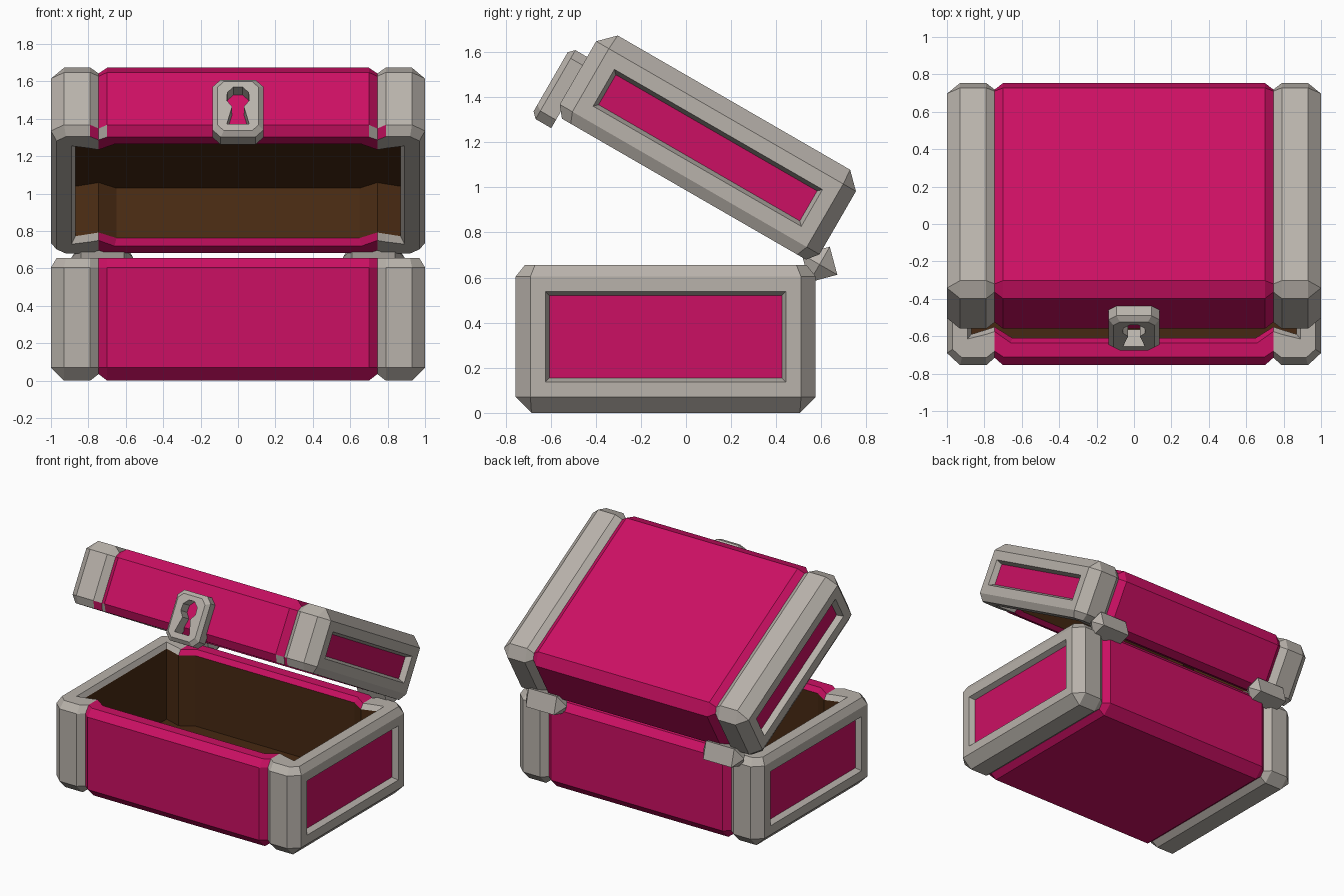
import bpy, bmesh, math
from mathutils import Matrix

if "Cube" in bpy.data.objects:
    bpy.data.objects.remove(bpy.data.objects["Cube"])

# Materials
def material(name, rgb):
    m = bpy.data.materials.new(name)
    m.diffuse_color = (*rgb, 1)
    m.use_nodes = True
    m.node_tree.nodes["Principled BSDF"].inputs["Base Color"].default_value = m.diffuse_color
    return m

PINK, GREY, BROWN = 0, 1, 2
MATS = [material("pink_panel", (0.60, 0.005, 0.125)),
        material("grey_metal", (0.48, 0.445, 0.405)),
        material("brown_lining", (0.062, 0.022, 0.006))]

def finish(bm, name):
    bmesh.ops.recalc_face_normals(bm, faces=bm.faces)
    me = bpy.data.meshes.new(name)
    bm.to_mesh(me)
    bm.free()
    for m in MATS:
        me.materials.append(m)
    ob = bpy.data.objects.new(name, me)
    bpy.context.collection.objects.link(ob)
    return ob

LID = Matrix.Translation((0, 0.069, 0.947)) @ Matrix.Rotation(math.radians(-30), 4, 'X')
YC = -0.09  # middle of the box in y

# Quarter outlines (x, half depth): body corner, notch, frame post
OUTER = [(.70, .665), (.745, .625), (.79, .665), (.93, .665), (1, .60)]
UNDER = [(.70, .595), (.745, .595), (.79, .595), (.93, .595), (.93, .595)]
RIM = [(.70, .62), (.745, .59), (.79, .625), (.92, .625), (.97, .58)]
MOUTH = [(.66, .545), (.745, .485), (.79, .50), (.89, .525), (.89, .515)]
LINING = [(.65, .52), (.745, .46), (.79, .475), (.87, .50), (.87, .49)]

def mirrored(q):
    right_front = [(x, -y) for x, y in q]
    right = right_front + [(x, -y) for x, y in reversed(right_front)]
    return right + [(-x, y) for x, y in reversed(right)]

def shell(name, H, lid=False):
    """Open box: stacked outlines from underside, over the rim, to the floor."""
    bm = bmesh.new()
    rings = []
    levels = [(UNDER, 0), (OUTER, .07), (OUTER, H - .05), (RIM, H),
              (MOUTH, H), (LINING, H - .035), (LINING, .10)]
    for q, z in levels:
        ring = []
        for x, y in mirrored(q):
            zz = .035 if q is UNDER and abs(x) == .745 else z
            ring.append(bm.verts.new((x, y + YC, H - zz if lid else zz)))
        rings.append(ring)
    ox = [p[0] for p in mirrored(OUTER)]
    sides = []
    for r in range(len(rings) - 1):
        for i in range(20):
            j = (i + 1) % 20
            f = bm.faces.new((rings[r][i], rings[r][j], rings[r + 1][j], rings[r + 1][i]))
            grey = abs(ox[i] + ox[j]) / 2 > .745
            if lid and r == 2 and i in (0, 1, 17, 18):  # swapped chips at lid front
                grey = not grey
            f.material_index = BROWN if r == 5 else (GREY if grey else PINK)
            if r == 1 and i in (4, 14):
                sides.append(f)
    # underside and floor as strips from front to back
    F = list(range(15, 20)) + list(range(5))
    B = list(range(14, 4, -1))
    for ring, floor in ((rings[0], False), (rings[-1], True)):
        for k in range(9):
            f = bm.faces.new((ring[F[k]], ring[F[k + 1]], ring[B[k + 1]], ring[B[k]]))
            mid = abs(ox[F[k]] + ox[F[k + 1]]) / 2
            f.material_index = BROWN if floor else (GREY if mid > .745 else PINK)
    bmesh.ops.remove_doubles(bm, verts=bm.verts, dist=.0005)
    bmesh.ops.recalc_face_normals(bm, faces=bm.faces)
    # recessed side panels
    bmesh.ops.inset_individual(bm, faces=sides, thickness=.095)
    bmesh.ops.inset_individual(bm, faces=sides, thickness=.025, depth=-.04)
    for f in sides:
        f.material_index = PINK
    if lid:
        bm.transform(LID)
    return finish(bm, name)

shell("chest_base", .655)
shell("chest_lid", .443, lid=True)

# Lock plate with keyhole, in the lid's own frame
def octagon(w, lo, hi, c):
    return [(w - c, lo), (w, lo + c), (w, hi - c), (w - c, hi),
            (c - w, hi), (-w, hi - c), (-w, lo + c), (c - w, lo)]

def keyhole():
    arc = [math.radians(-60 + 300 * k / 7) for k in range(8)]
    pts = [(.063 * math.cos(a), .172 + .068 * math.sin(a)) for a in arc]
    return pts + [(-.06, .005), (.06, .005)]

bm = bmesh.new()
def loop(pts, y):
    return [bm.verts.new((x, y, z)) for x, z in pts]

plate = octagon(.135, -.06, .293, .042)
front = octagon(.11, -.035, .268, .035)
stack = [loop(plate, -.735), loop(plate, -.815), loop(front, -.84)]
hole = [loop(keyhole(), -.84), loop(keyhole(), -.735)]
for group in (stack, hole):
    for a, b in zip(group, group[1:]):
        for i in range(len(a)):
            j = (i + 1) % len(a)
            bm.faces.new((a[i], a[j], b[j], b[i]))
for outer, inner in ((stack[2], hole[0]), (stack[0], hole[1])):
    edges = [bm.edges.get((l[i - 1], l[i])) for l in (outer, inner) for i in range(len(l))]
    bmesh.ops.triangle_fill(bm, edges=edges, use_beauty=True)
for f in bm.faces:
    f.material_index = GREY
bm.transform(LID)
finish(bm, "lock_plate")

# Hinges: square bars with pointed ends
for side, label in ((-1, "left"), (1, "right")):
    bm = bmesh.new()
    ends = []
    for dx in (-.115, .115):
        ends.append([bm.verts.new((side * .725 + dx,
                                   .592 + .091 * math.cos(math.radians(-30 + 90 * k)),
                                   .658 + .091 * math.sin(math.radians(-30 + 90 * k))))
                     for k in range(4)])
    tips = [bm.verts.new((side * .725 + dx, .592, .658)) for dx in (-.165, .165)]
    for k in range(4):
        j = (k + 1) % 4
        bm.faces.new((ends[0][k], ends[0][j], ends[1][j], ends[1][k]))
        for e, t in zip(ends, tips):
            bm.faces.new((e[k], e[j], t))
    for f in bm.faces:
        f.material_index = GREY
    finish(bm, "hinge_" + label)
